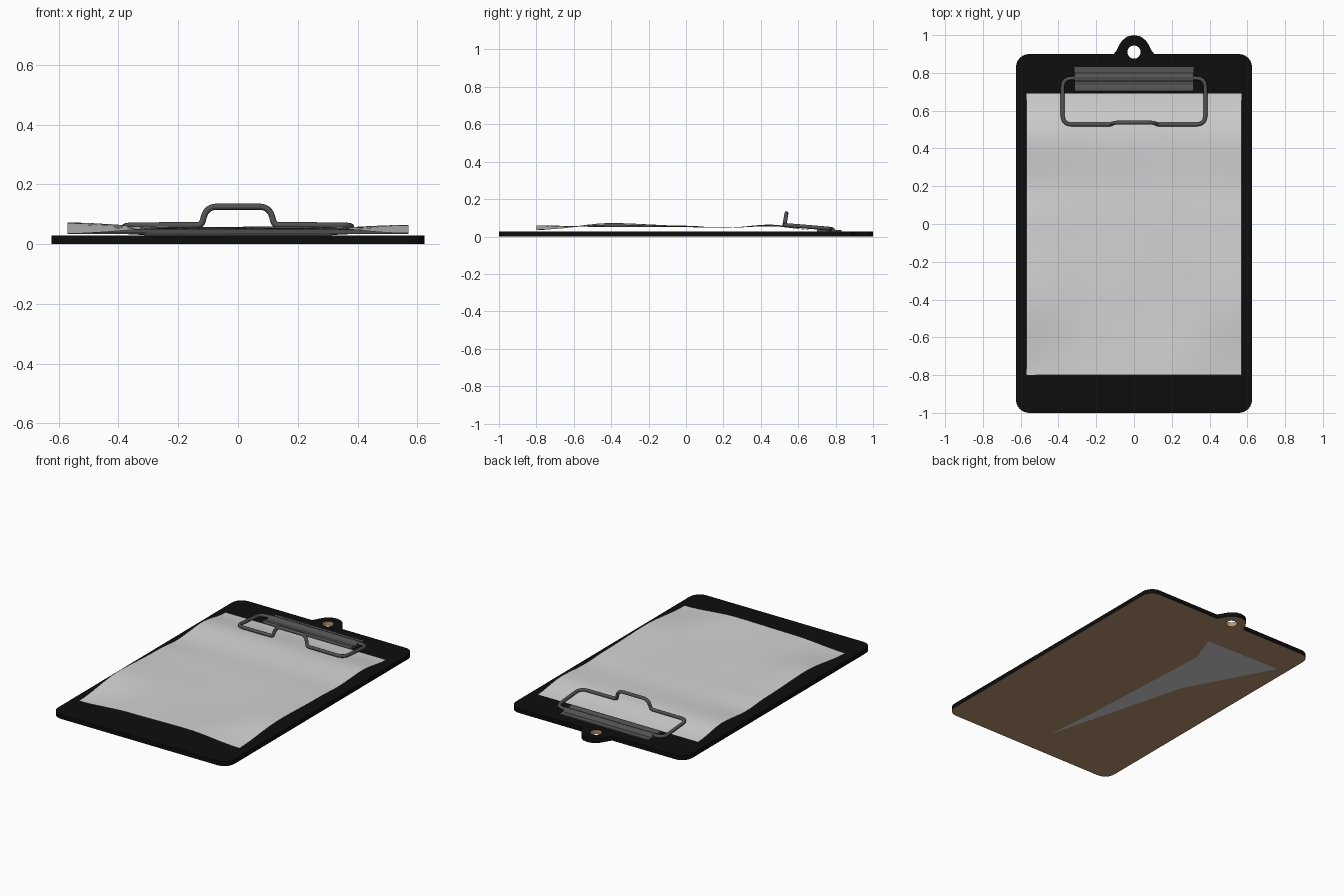
import bpy, bmesh, math
from mathutils import Vector

if "Cube" in bpy.data.objects:
    bpy.data.objects.remove(bpy.data.objects["Cube"])


def material(name, rgb):
    m = bpy.data.materials.new(name)
    m.diffuse_color = (*rgb, 1)
    m.use_nodes = True
    m.node_tree.nodes["Principled BSDF"].inputs["Base Color"].default_value = m.diffuse_color
    return m


BLACK = material("black", (0.004, 0.004, 0.004))
BROWN = material("brown_hardboard", (0.48, 0.30, 0.17))
WHITE = material("paper_white", (0.65, 0.65, 0.65))
STEEL = material("dark_steel", (0.085, 0.085, 0.085))


def finish(bm, name, mats, smooth=None):
    me = bpy.data.meshes.new(name)
    bm.to_mesh(me)
    bm.free()
    for m in mats:
        me.materials.append(m)
    ob = bpy.data.objects.new(name, me)
    bpy.context.collection.objects.link(ob)
    if smooth:
        bpy.ops.object.select_all(action='DESELECT')
        ob.select_set(True)
        bpy.context.view_layer.objects.active = ob
        bpy.ops.object.shade_smooth_by_angle(angle=math.radians(smooth))
    return ob


def arc(cx, cy, r, a0, a1, n):
    return [(cx + r * math.cos(math.radians(a0 + (a1 - a0) * i / n)),
             cy + r * math.sin(math.radians(a0 + (a1 - a0) * i / n))) for i in range(n + 1)]


def fillet(points, radii, n=6):
    """Round the inner corners of a 3D path."""
    out = [Vector(points[0])]
    for i in range(1, len(points) - 1):
        p = Vector(points[i])
        a = p + (Vector(points[i - 1]) - p).normalized() * radii[i]
        b = p + (Vector(points[i + 1]) - p).normalized() * radii[i]
        for k in range(n + 1):
            t = k / n
            out.append(a * (1 - t) ** 2 + p * 2 * t * (1 - t) + b * t * t)
    out.append(Vector(points[-1]))
    return out


# Board with rounded corners, hanging tab and hole
H = 0.028
HOLE_Y = 0.91
tab = [(0.108, 0.9), (0.095, 0.915), (0.08, 0.945), (0.062, 0.972), (0.035, 0.993)]
outer = (arc(-0.555, -0.93, 0.07, 180, 270, 6) + arc(0.555, -0.93, 0.07, 270, 360, 6)
         + arc(0.555, 0.83, 0.07, 0, 90, 6) + tab + [(0, 1.0)]
         + [(-x, y) for x, y in reversed(tab)] + arc(-0.555, 0.83, 0.07, 90, 180, 6))
hole = arc(0, HOLE_Y, 0.035, 0, 360, 20)[:-1]
bm = bmesh.new()
top_of, edges = {}, []
for ring in (outer, hole):
    vs = [bm.verts.new((x, y, 0)) for x, y in ring]
    for v in vs:
        top_of[v] = bm.verts.new((v.co.x, v.co.y, H))
    edges += [bm.edges.new((vs[i - 1], vs[i])) for i in range(len(vs))]
pairs = [tuple(e.verts) for e in edges]
bmesh.ops.triangle_fill(bm, use_beauty=True, edges=edges, normal=(0, 0, 1))
for f in list(bm.faces):
    bm.faces.new([top_of[v] for v in f.verts])
for a, b in pairs:
    bm.faces.new((a, b, top_of[b], top_of[a]))
bmesh.ops.recalc_face_normals(bm, faces=bm.faces)
for f in bm.faces:
    c = f.calc_center_median()
    in_hole = abs(f.normal.z) < 0.5 and math.hypot(c.x, c.y - HOLE_Y) < 0.04
    f.material_index = 1 if f.normal.z < -0.5 or in_hole else 0
finish(bm, "board", [BLACK, BROWN], 35)

# Pale patch showing on the underside
bm = bmesh.new()
patch = [(-0.03, 0.66), (-0.10, 0.47), (-0.05, -0.47), (-0.02, -0.8), (-0.27, 0.13), (-0.56, 0.67)]
f = bm.faces.new([bm.verts.new((x, y, -0.0006)) for x, y in patch])
f.normal_update()
if f.normal.z > 0:
    f.normal_flip()
finish(bm, "underside_patch", [WHITE])

# Wavy paper: heights on a coarse net, eased between
XS = [-0.57, -0.2, 0.2, 0.57]
YS = [-0.8, -0.4, 0.0, 0.2, 0.45, 0.69]
ZS = [[.035, .055, .060, .036], [.072, .055, .050, .064], [.058, .050, .050, .055],
      [.046, .046, .046, .048], [.064, .058, .055, .060], [.034, .034, .034, .034]]


def locate(v, knots):
    i = max(k for k in range(len(knots) - 1) if v >= knots[k] - 1e-6)
    t = (v - knots[i]) / (knots[i + 1] - knots[i])
    return i, t * t * (3 - 2 * t)


def height(x, y):
    i, s = locate(x, XS)
    j, t = locate(y, YS)
    low = ZS[j][i] * (1 - s) + ZS[j][i + 1] * s
    high = ZS[j + 1][i] * (1 - s) + ZS[j + 1][i + 1] * s
    return low * (1 - t) + high * t


bm = bmesh.new()
NX, NY = 24, 32
grid = []
for j in range(NY + 1):
    y = -0.8 + 1.49 * j / NY
    grid.append([bm.verts.new((x, y, height(x, y)))
                 for x in (-0.57 + 1.14 * i / NX for i in range(NX + 1))])
for j in range(NY):
    for i in range(NX):
        bm.faces.new((grid[j][i], grid[j][i + 1], grid[j + 1][i + 1], grid[j + 1][i]))
finish(bm, "paper", [WHITE], 60)

# Clip plate: folded strip with a rolled ridge that holds the wire
profile = [(0.832, 0.028), (0.832, 0.034), (0.800, 0.036), (0.790, 0.046), (0.777, 0.052),
           (0.763, 0.050), (0.752, 0.042), (0.735, 0.040), (0.722, 0.045), (0.705, 0.044),
           (0.700, 0.036), (0.700, 0.028)]
bm = bmesh.new()
ends = [[bm.verts.new((x, y, z)) for y, z in profile] for x in (-0.315, 0.315)]
for end in ends:
    bm.faces.new(end)
for i in range(len(profile)):
    bm.faces.new((ends[0][i - 1], ends[0][i], ends[1][i], ends[1][i - 1]))
bmesh.ops.recalc_face_normals(bm, faces=bm.faces)
finish(bm, "clip_plate", [STEEL], 25)

# Wire bail with raised finger grip
half = [(0.29, 0.772, 0.040), (0.378, 0.772, 0.042), (0.378, 0.527, 0.062),
        (0.122, 0.527, 0.063), (0.105, 0.537, 0.125)]
rad = [0, 0.05, 0.05, 0.015, 0.035]
path = half + [(-x, y, z) for x, y, z in reversed(half)]
pts = fillet(path, rad + rad[::-1])
cu = bpy.data.curves.new("wire_path", 'CURVE')
cu.dimensions = '3D'
cu.bevel_depth = 0.0105
cu.bevel_resolution = 3
cu.use_fill_caps = True
sp = cu.splines.new('POLY')
sp.points.add(len(pts) - 1)
for p, co in zip(sp.points, pts):
    p.co = (*co, 1)
cu.materials.append(STEEL)
tmp = bpy.data.objects.new("wire_path", cu)
bpy.context.collection.objects.link(tmp)
bpy.context.view_layer.update()
me = bpy.data.meshes.new_from_object(tmp.evaluated_get(bpy.context.evaluated_depsgraph_get()))
bpy.data.objects.remove(tmp)
bm = bmesh.new()
bm.from_mesh(me)
finish(bm, "clip_wire", [STEEL], 50)
